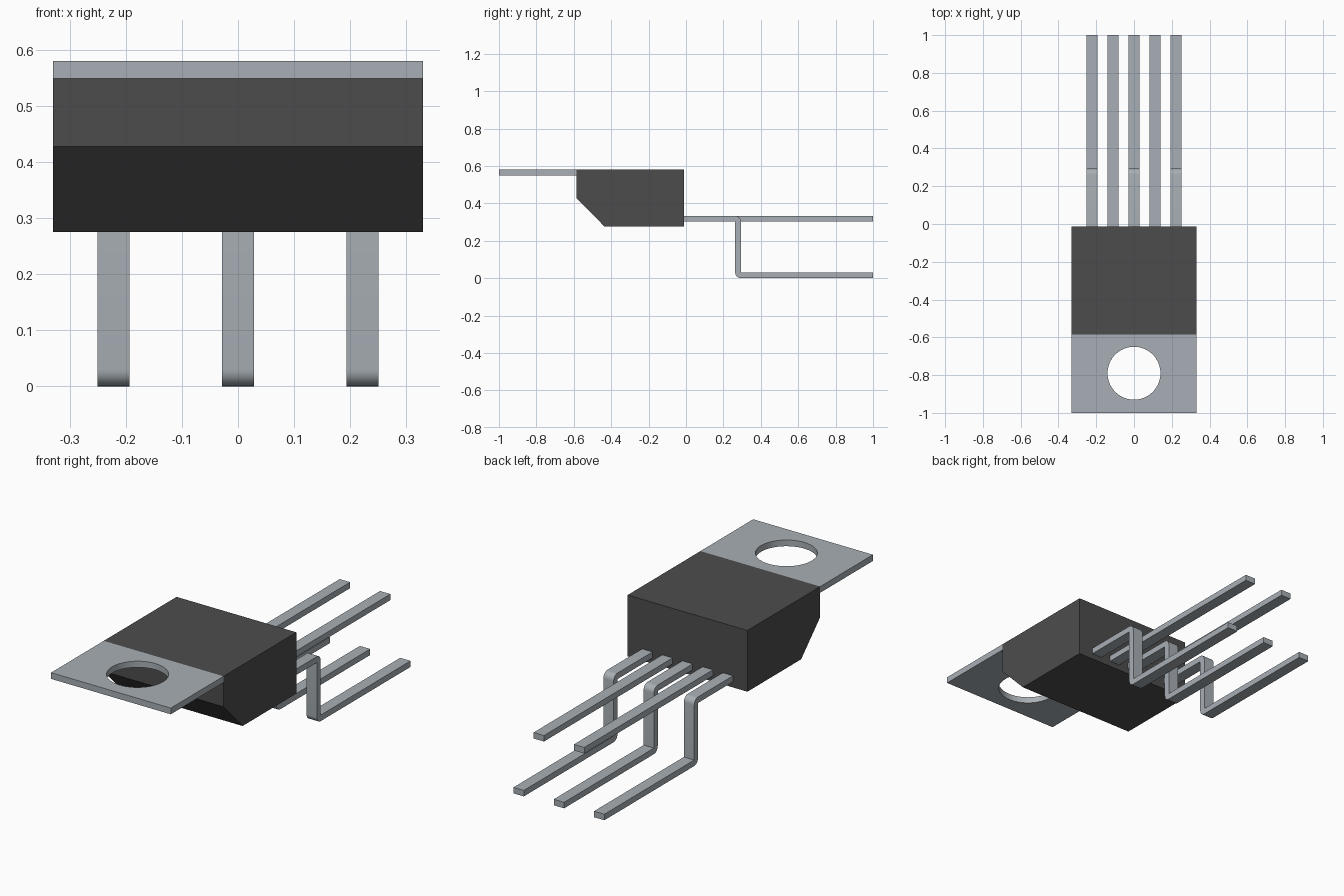
import bpy, bmesh, math

cube = bpy.data.objects.get("Cube")
if cube:
    bpy.data.objects.remove(cube, do_unlink=True)


def material(name, rgb):
    m = bpy.data.materials.new(name)
    m.use_nodes = True
    m.diffuse_color = (*rgb, 1)
    m.node_tree.nodes["Principled BSDF"].inputs["Base Color"].default_value = (*rgb, 1)
    return m


METAL = material("tinned metal", (0.39, 0.43, 0.46))
PLASTIC = material("dark plastic", (0.073, 0.073, 0.073))


def extrude_profile(name, yz, x0, x1, mat):
    """Side profile in the y-z plane, extruded along x."""
    bm = bmesh.new()
    face = bm.faces.new([bm.verts.new((x0, y, z)) for y, z in yz])
    new = bmesh.ops.extrude_face_region(bm, geom=[face])["geom"]
    verts = [v for v in new if isinstance(v, bmesh.types.BMVert)]
    bmesh.ops.translate(bm, verts=verts, vec=(x1 - x0, 0, 0))
    bmesh.ops.recalc_face_normals(bm, faces=bm.faces)
    mesh = bpy.data.meshes.new(name)
    bm.to_mesh(mesh)
    bm.free()
    mesh.materials.append(mat)
    ob = bpy.data.objects.new(name, mesh)
    bpy.context.collection.objects.link(ob)
    return ob


def smooth(ob):
    bpy.ops.object.select_all(action='DESELECT')
    ob.select_set(True)
    bpy.context.view_layer.objects.active = ob
    bpy.ops.object.shade_smooth_by_angle(angle=math.radians(30))


def arc(cy, cz, r, a0, a1, n=6):
    angles = [math.radians(a0 + (a1 - a0) * i / n) for i in range(n + 1)]
    return [(cy + r * math.cos(a), cz + r * math.sin(a)) for a in angles]


HALF_W, TOP, FRONT, BACK = 0.33, 0.58, -0.585, -0.012

# Plastic body with a sloped lower front edge
extrude_profile("body", [(FRONT, TOP), (BACK, TOP), (BACK, 0.275),
                         (-0.435, 0.275), (FRONT, 0.428)], -HALF_W, HALF_W, PLASTIC)

# Metal mounting tab with a round hole
tab = extrude_profile("mounting_tab", [(-1, 0.549), (FRONT, 0.549), (FRONT, TOP), (-1, TOP)],
                      -HALF_W, HALF_W, METAL)
bpy.ops.mesh.primitive_cylinder_add(vertices=64, radius=0.14, depth=0.3,
                                    location=(0, -0.79, 0.565))
cutter = bpy.context.object
cutter.name = "hole_cutter"
cutter.hide_render = True
cutter.data.materials.append(METAL)
cut = tab.modifiers.new("hole", 'BOOLEAN')
cut.operation = 'DIFFERENCE'
cut.solver = 'EXACT'
cut.object = cutter
bpy.context.view_layer.objects.active = tab
bpy.ops.object.modifier_apply(modifier=cut.name)
bpy.data.objects.remove(cutter, do_unlink=True)
smooth(tab)

# Five leads: outer and middle ones step down, the two between run straight
T, LEAD_Z, STEP_Y, PITCH, LEAD_W = 0.03, 0.303, 0.263, 0.111, 0.057
straight = [(BACK, LEAD_Z), (1, LEAD_Z), (1, LEAD_Z + T), (BACK, LEAD_Z + T)]
bent = ([(BACK, LEAD_Z), (STEP_Y, LEAD_Z)]
        + arc(STEP_Y + T, T, T, 180, 270)
        + [(1, 0), (1, T), (STEP_Y + T, T)]
        + arc(STEP_Y, LEAD_Z, T, 0, 90)
        + [(BACK, LEAD_Z + T)])
for i in range(-2, 3):
    x = i * PITCH
    kind, profile = ("straight", straight) if i % 2 else ("bent", bent)
    lead = extrude_profile(f"{kind}_lead_{i + 3}", profile,
                           x - LEAD_W / 2, x + LEAD_W / 2, METAL)
    smooth(lead)
